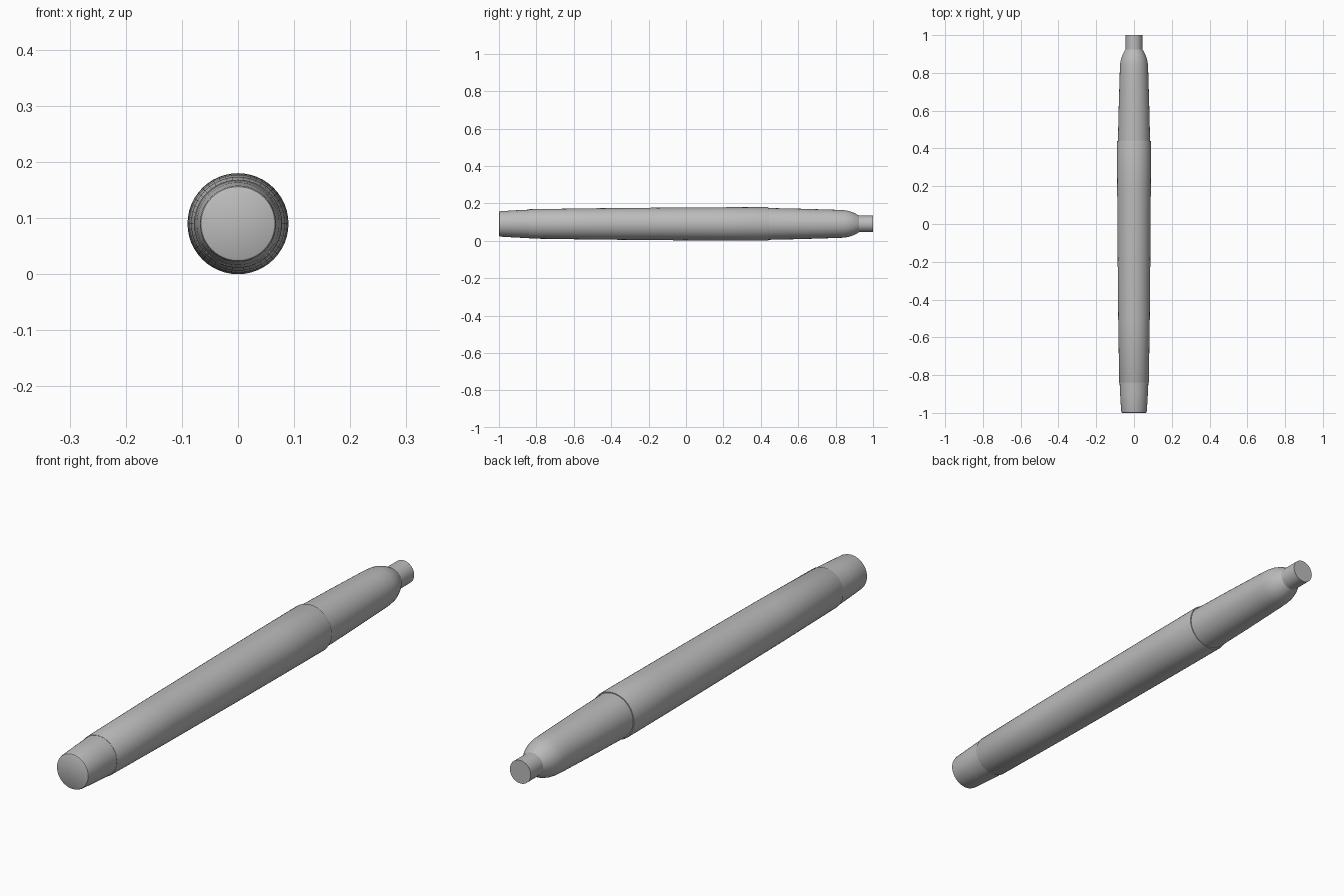
import bpy
import bmesh
import math

cube = bpy.data.objects.get("Cube")
if cube:
    bpy.data.objects.remove(cube, do_unlink=True)

RADIUS = 0.09
SIDES = 48

# Single grey plastic
grey = bpy.data.materials.new("grey_plastic")
grey.use_nodes = True
colour = (0.5, 0.5, 0.5, 1)
grey.diffuse_color = colour
grey.node_tree.nodes["Principled BSDF"].inputs["Base Color"].default_value = colour


def lathe(name, profile):
    """Spin (y, radius) points round the long axis and cap both ends."""
    bm = bmesh.new()
    rings = []
    for y, r in profile:
        angles = [2 * math.pi * i / SIDES for i in range(SIDES)]
        rings.append([bm.verts.new((r * math.cos(a), y, RADIUS + r * math.sin(a)))
                      for a in angles])
    for a, b in zip(rings, rings[1:]):
        for i in range(SIDES):
            j = (i + 1) % SIDES
            bm.faces.new((a[i], a[j], b[j], b[i]))
    bm.faces.new(rings[0])
    bm.faces.new(rings[-1])
    bmesh.ops.recalc_face_normals(bm, faces=bm.faces)
    mesh = bpy.data.meshes.new(name)
    bm.to_mesh(mesh)
    bm.free()
    mesh.materials.append(grey)
    obj = bpy.data.objects.new(name, mesh)
    bpy.context.collection.objects.link(obj)
    bpy.ops.object.select_all(action='DESELECT')
    obj.select_set(True)
    bpy.context.view_layer.objects.active = obj
    bpy.ops.object.shade_smooth_by_angle(angle=math.radians(35))


# Rear plug with a softened rim
lathe("end_plug", [(-1, 0.063), (-0.998, 0.066), (-0.992, 0.068), (-0.9, 0.0735),
                   (-0.82, 0.077)])
# Long, slightly swelling barrel
lathe("barrel", [(-0.84, 0.077), (-0.837, 0.0785), (-0.5, 0.0835), (-0.1, 0.0872),
                 (0.2, 0.089), (0.435, 0.09), (0.44, 0.0885)])
# Tapered grip with a rounded shoulder
lathe("grip", [(0.42, 0.0855), (0.6, 0.0815), (0.8, 0.0755), (0.845, 0.0735),
               (0.87, 0.0695), (0.895, 0.061), (0.915, 0.0505), (0.925, 0.044)])
# Blunt writing tip
lathe("tip", [(0.9, 0.044), (1, 0.044)])
